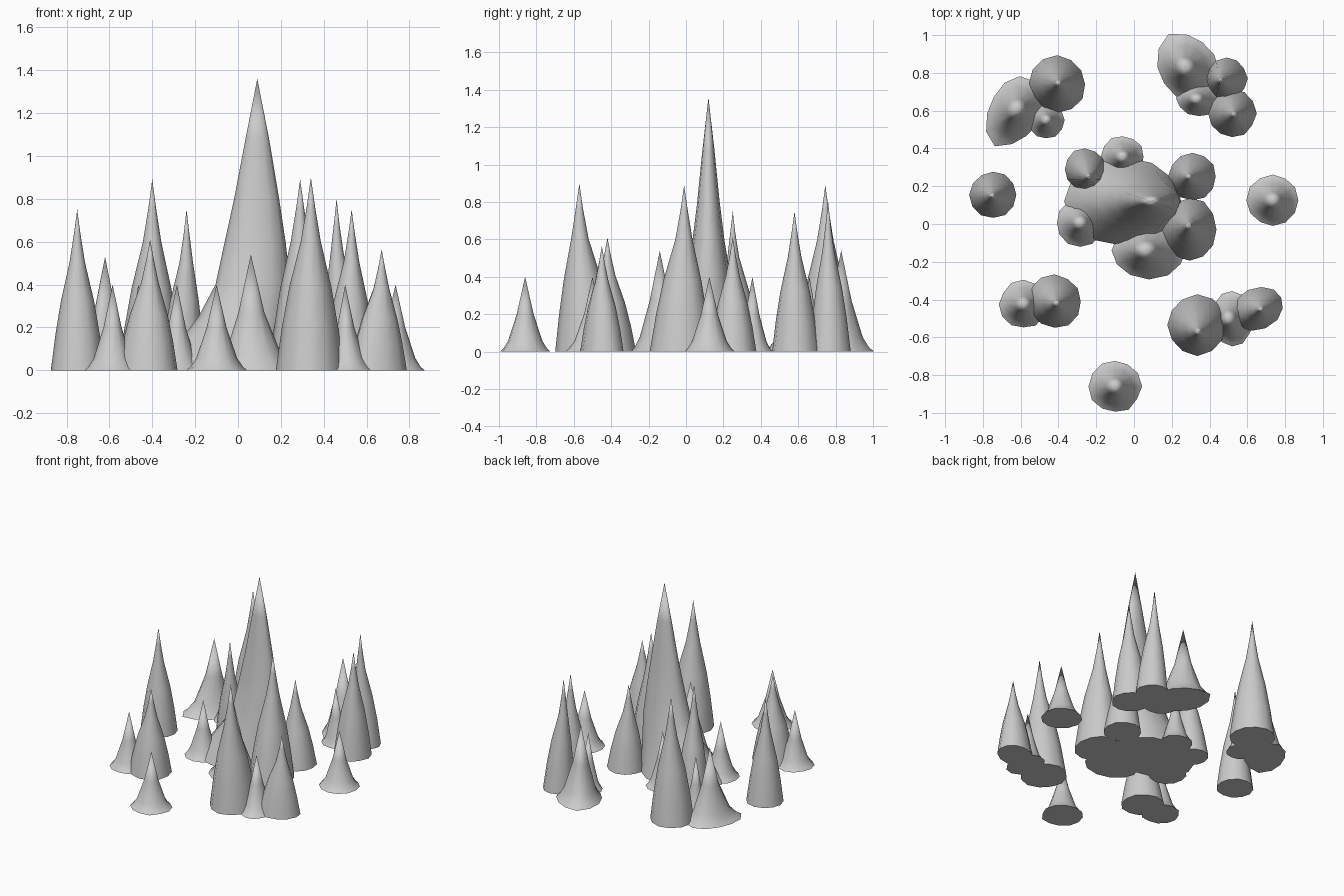
import bpy, bmesh, math, random

if "Cube" in bpy.data.objects:
    bpy.data.objects.remove(bpy.data.objects["Cube"])

random.seed(4)
SIDES = 12

# (height fraction, radius fraction) profiles
TALL = [(0, 1), (.22, .83), (.43, .62), (.67, .29), (.85, .12)]
SHORT = [(0, 1), (.04, .87), (.14, .68), (.5, .33)]


def build(name, rings, apex):
    """Skin a stack of rings up to a single apex point and cap the base."""
    bm = bmesh.new()
    loops = [[bm.verts.new(p) for p in r] for r in rings]
    tip = bm.verts.new(apex)
    for a, b in zip(loops, loops[1:]):
        for i in range(SIDES):
            j = (i + 1) % SIDES
            bm.faces.new((a[i], a[j], b[j], b[i]))
    for i in range(SIDES):
        bm.faces.new((loops[-1][i], loops[-1][(i + 1) % SIDES], tip))
    bm.faces.new(loops[0][::-1])
    me = bpy.data.meshes.new(name)
    bm.to_mesh(me)
    bm.free()
    ob = bpy.data.objects.new(name, me)
    bpy.context.collection.objects.link(ob)
    bpy.context.view_layer.objects.active = ob
    ob.select_set(True)
    bpy.ops.object.shade_smooth_by_angle(angle=math.radians(80))
    ob.select_set(False)


def spire(name, x, y, h, rx, ry=None, tip=None, rot=0, profile=TALL, corner=None):
    """Spire on an elliptical base; tip may lean, corner = (angle, stretch)."""
    ry = ry or rx
    tx, ty = tip or (x, y)
    rot = math.radians(rot)
    base = []
    for i in range(SIDES):
        a = 2 * math.pi * i / SIDES
        k = random.uniform(.96, 1.03)
        u, v = rx * k * math.cos(a), ry * k * math.sin(a)
        px = u * math.cos(rot) - v * math.sin(rot)
        py = u * math.sin(rot) + v * math.cos(rot)
        if corner:
            d = math.cos(math.atan2(py, px) - math.radians(corner[0]))
            s = 1 + (corner[1] - 1) * max(0, d) ** 8
            px, py = px * s, py * s
        base.append((px, py))
    rings = []
    for f, r in profile:
        t = min(1, (1 - r) * 1.3)
        cx, cy = x + (tx - x) * t, y + (ty - y) * t
        # the corner and ellipse fade into a round section higher up
        m = (rx * ry) ** .5
        ring = []
        for px, py in base:
            q = math.hypot(px, py)
            w = r * (1 + (m / q - 1) * t * .7)
            ring.append((cx + px * w, cy + py * w, f * h))
        rings.append(ring)
    build(name, rings, (tx, ty, h))


# Great central spire, leaning right and flattened front to back
rings = []
for z, cx, rx, ry in [(0, -.06, .31, .235), (.12, -.02, .265, .19), (.25, .03, .215, .15),
                      (.4, .07, .175, .118), (.6, .08, .142, .085), (.8, .087, .105, .06),
                      (1.08, .09, .055, .032)]:
    rings.append([(cx + rx * math.cos(2 * math.pi * i / SIDES),
                   .12 + ry * math.sin(2 * math.pi * i / SIDES), z) for i in range(SIDES)])
build("central_spire", rings, (.09, .12, 1.36))

# Tall slender spires: base x, y, height, radius, tip x, y
for i, (x, y, h, r, tx, ty) in enumerate([
        (-.745, .155, .75, .125, -.75, .15), (-.405, .74, .89, .15, -.4, .745),
        (.49, .77, .80, .11, .46, .76), (.52, .585, .75, .127, .53, .58),
        (.31, .25, .61, .127, .29, .25), (-.26, .29, .75, .11, -.24, .25),
        (-.42, -.41, .61, .142, -.41, -.42), (.335, -.535, .90, .16, .34, -.57)]):
    spire(f"tall_spire_{i + 1}", x, y, h, r, tip=(tx, ty))
spire("tall_spire_9", .295, -.03, .89, .147, .17, tip=(.29, -.01))

# Small flared spires
for i, (x, y, h, r) in enumerate([
        (-.465, .55, .40, .097), (.735, .125, .40, .138), (-.06, .355, .40, .113),
        (-.285, .005, .40, .125), (-.585, -.425, .40, .127), (-.1, -.86, .40, .139)]):
    spire(f"small_spire_{i + 1}", x, y, h, r, profile=SHORT)
spire("small_spire_7", .345, .665, .40, .12, .095, tip=(.33, .66), profile=SHORT)
spire("small_spire_8", .52, -.5, .40, .11, .15, tip=(.5, -.5), profile=SHORT)

# Broad uneven spires
spire("broad_spire_1", -.625, .605, .53, .185, .14, tip=(-.62, .61), rot=60,
      profile=SHORT, corner=(234, 1.2))
spire("broad_spire_2", .29, .82, .54, .18, .155, tip=(.27, .83), rot=-60,
      profile=SHORT, corner=(130, 1.2))
spire("broad_spire_3", .08, -.14, .54, .2, .15, tip=(.06, -.14), profile=SHORT)
spire("broad_spire_4", .65, -.45, .565, .145, .11, tip=(.67, -.45), rot=25)
